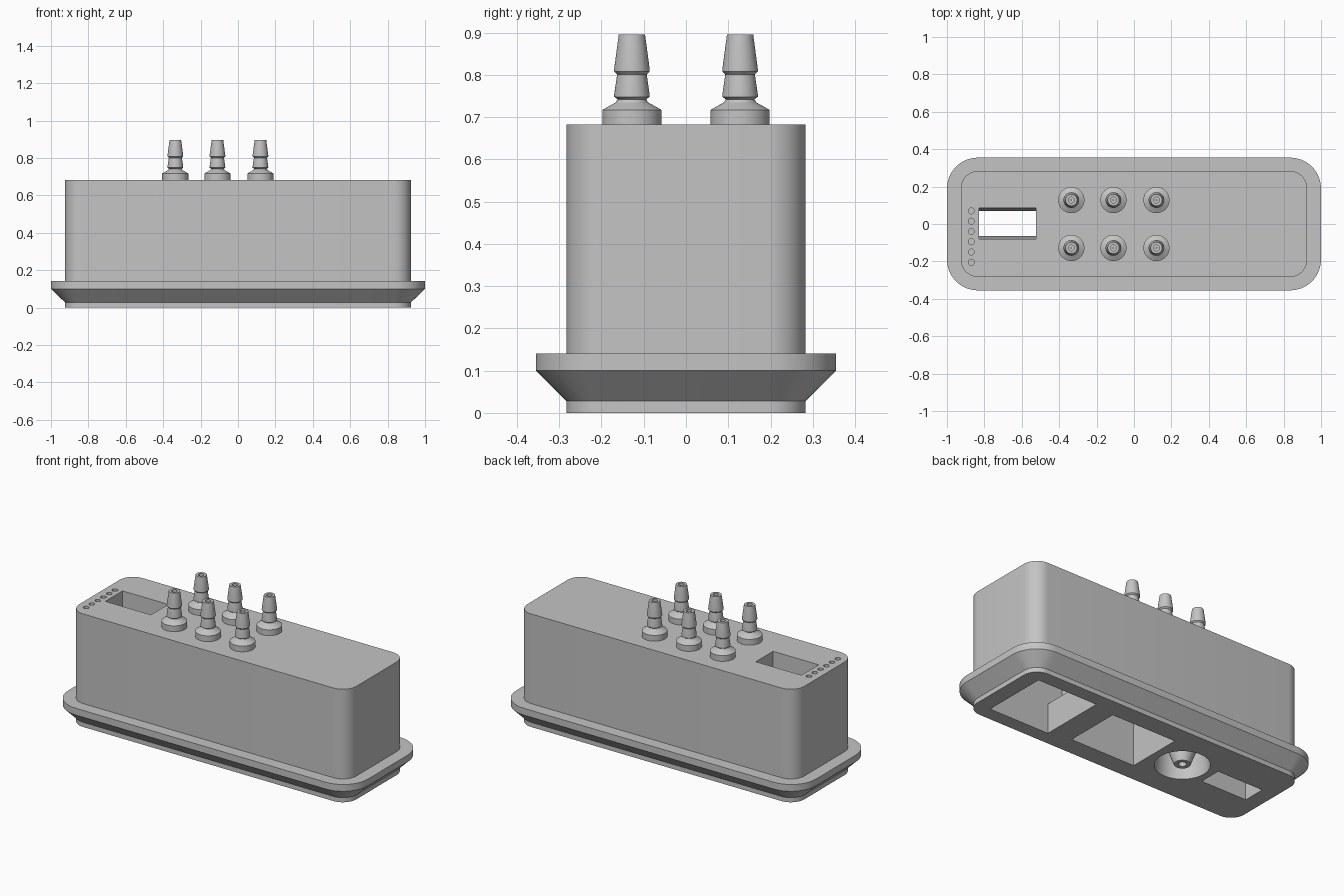
import bpy, bmesh
from math import cos, sin, pi, radians

cube = bpy.data.objects.get("Cube")
if cube:
    bpy.data.objects.remove(cube, do_unlink=True)

grey = bpy.data.materials.new("plain_grey")
grey.use_nodes = True
grey.diffuse_color = (0.55, 0.55, 0.55, 1)
grey.node_tree.nodes["Principled BSDF"].inputs["Base Color"].default_value = grey.diffuse_color


def loft(name, rings, closed=False):
    """Skin a list of rings; cap the ends, or join last to first if closed."""
    bm = bmesh.new()
    rows = [[bm.verts.new(p) for p in ring] for ring in rings]
    count = len(rows[0])
    pairs = list(zip(rows, rows[1:]))
    if closed:
        pairs.append((rows[-1], rows[0]))
    else:
        bm.faces.new(rows[0])
        bm.faces.new(rows[-1])
    for low, high in pairs:
        for i in range(count):
            j = (i + 1) % count
            bm.faces.new((low[i], low[j], high[j], high[i]))
    bmesh.ops.recalc_face_normals(bm, faces=bm.faces)
    mesh = bpy.data.meshes.new(name)
    bm.to_mesh(mesh)
    bm.free()
    mesh.materials.append(grey)
    obj = bpy.data.objects.new(name, mesh)
    bpy.context.collection.objects.link(obj)
    return obj


def rounded(z, hx, hy, r, steps=10):
    """Rounded rectangle ring with half sizes hx, hy."""
    ring = []
    for k, (sx, sy) in enumerate(((1, 1), (-1, 1), (-1, -1), (1, -1))):
        for i in range(steps + 1):
            a = (k + i / steps) * pi / 2
            ring.append((sx * (hx - r) + r * cos(a), sy * (hy - r) + r * sin(a), z))
    return ring


def rect(z, x0, x1, y0, y1):
    return [(x0, y0, z), (x1, y0, z), (x1, y1, z), (x0, y1, z)]


def turned(name, profile, x, y, closed=False, sides=40):
    """Revolve (radius, z) points about a vertical axis at x, y."""
    rings = [[(x + r * cos(2 * pi * i / sides), y + r * sin(2 * pi * i / sides), z)
              for i in range(sides)] for r, z in profile]
    return loft(name, rings, closed)


def smooth(obj):
    bpy.ops.object.select_all(action="DESELECT")
    obj.select_set(True)
    bpy.context.view_layer.objects.active = obj
    bpy.ops.object.shade_smooth_by_angle(angle=radians(25))


def cut(target, cutter):
    mod = target.modifiers.new("cut", "BOOLEAN")
    mod.operation = "DIFFERENCE"
    mod.solver = "EXACT"
    mod.object = cutter
    bpy.context.view_layer.objects.active = target
    bpy.ops.object.modifier_apply(modifier=mod.name)
    bpy.data.objects.remove(cutter, do_unlink=True)


# Housing with its flared flange
TOP = 0.682
body = (0.925, 0.283, 0.09)
flange = (1.0, 0.355, 0.165)
housing = loft("housing", [
    rounded(0, *body), rounded(0.028, *body), rounded(0.1, *flange),
    rounded(0.141, *flange), rounded(0.141, *body), rounded(TOP, *body)])

# Tapered slot right through the housing
cut(housing, loft("slot_cutter", [
    rect(-0.01, -0.83, -0.525, -0.065, 0.07), rect(TOP + 0.01, -0.83, -0.525, -0.08, 0.085)]))

# Rectangular pockets in the underside
cut(housing, loft("end_pocket_cutter", [
    rect(-0.01, 0.43, 0.83, -0.2, 0.2), rect(0.18, 0.43, 0.83, -0.2, 0.2),
    rect(0.181, 0.33, 0.83, -0.2, 0.2), rect(0.62, 0.33, 0.83, -0.2, 0.2)]))
cut(housing, loft("middle_pocket_cutter", [
    rect(-0.01, -0.14, 0.29, -0.17, 0.17), rect(0.6, -0.13, 0.28, -0.16, 0.16)]))

# Round recess underneath and row of pin holes on top
PORT_X = -0.335
cut(housing, turned("recess_cutter", [(0.15, -0.01), (0.13, 0.3)], PORT_X, 0))
for i in range(6):
    cut(housing, turned("pin_cutter", [(0.016, TOP - 0.08), (0.016, TOP + 0.01)],
                        -0.87, 0.07 - 0.055 * i, sides=20))
smooth(housing)

# Barbed hose fittings, hollow down the middle
BARB = [(0.07, 0), (0.07, 0.035), (0.038, 0.053), (0.034, 0.06), (0.042, 0.066),
        (0.042, 0.071), (0.035, 0.119), (0.042, 0.126), (0.042, 0.132), (0.031, 0.214),
        (0.016, 0.214), (0.016, 0.01), (0.002, 0.01), (0.002, 0)]
for x, place in ((PORT_X, "right"), (-0.11, "middle"), (0.12, "left")):
    for y, side in ((-0.128, "front"), (0.128, "back")):
        smooth(turned(f"hose_barb_{side}_{place}", [(r, TOP + z) for r, z in BARB], x, y, True))

# Hollow nozzle hanging inside the recess
smooth(turned("lower_nozzle", [
    (0.075, 0.31), (0.065, 0.12), (0.08, 0.11), (0.08, 0.1), (0.045, 0.005),
    (0.022, 0.005), (0.022, 0.2), (0.002, 0.2), (0.002, 0.31)], PORT_X, 0, True))
